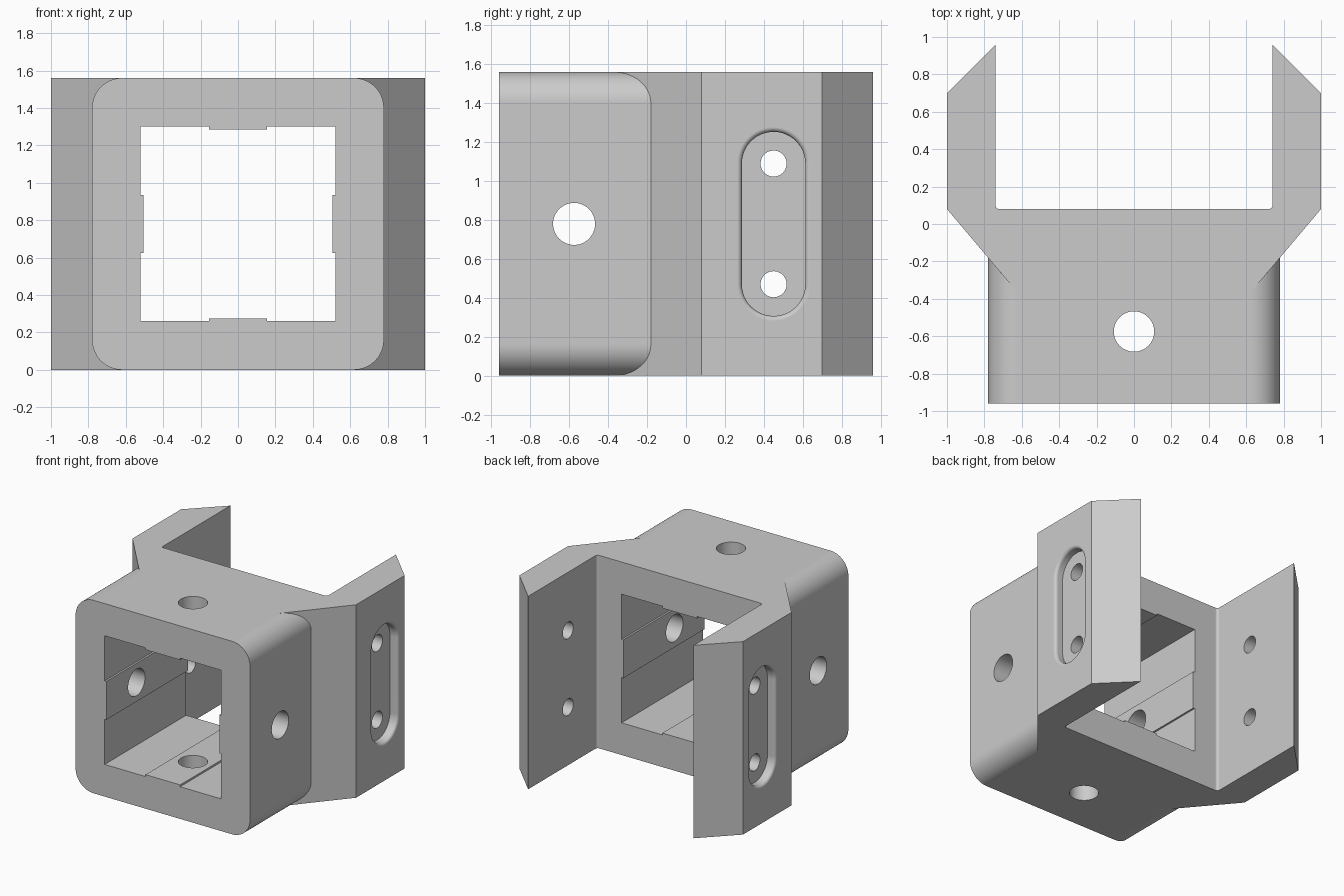
import bpy, bmesh, math
from mathutils import Matrix, Vector

if "Cube" in bpy.data.objects:
    bpy.data.objects.remove(bpy.data.objects["Cube"], do_unlink=True)

H = 1.56            # overall height
MID = H / 2
HOLE_Y = -0.575     # centre of the cross holes in the socket
ARM_Y = 0.45        # centre of the slots in the arms

grey = bpy.data.materials.new("light grey")
grey.use_nodes = True
grey.diffuse_color = (0.6, 0.6, 0.6, 1)
grey.node_tree.nodes["Principled BSDF"].inputs["Base Color"].default_value = grey.diffuse_color


def arc(cx, cy, r, start, end, n):
    """Points along an arc, angles in degrees."""
    return [(cx + r * math.cos(math.radians(start + (end - start) * i / n)),
             cy + r * math.sin(math.radians(start + (end - start) * i / n)))
            for i in range(n + 1)]


def loft(name, rings):
    """Closed solid through rings of 3D points, capped at both ends."""
    bm = bmesh.new()
    loops = [[bm.verts.new(p) for p in ring] for ring in rings]
    for a, b in zip(loops, loops[1:]):
        for i in range(len(a)):
            j = (i + 1) % len(a)
            bm.faces.new((a[i], a[j], b[j], b[i]))
    bm.faces.new(loops[0])
    bm.faces.new(loops[-1])
    bmesh.ops.recalc_face_normals(bm, faces=bm.faces)
    mesh = bpy.data.meshes.new(name)
    bm.to_mesh(mesh)
    bm.free()
    mesh.materials.append(grey)
    ob = bpy.data.objects.new(name, mesh)
    bpy.context.collection.objects.link(ob)
    return ob


def along_y(name, outline, y0, y1):
    return loft(name, [[(x, y, z) for x, z in outline] for y in (y0, y1)])


def drill(name, r, centre, axis, length):
    """Round cutter centred on a point."""
    turn = Vector((0, 0, 1)).rotation_difference(Vector(axis)).to_matrix().to_4x4()
    place = Matrix.Translation(centre) @ turn
    circle = arc(0, 0, r, 0, 360, 48)[:-1]
    return loft(name, [[place @ Vector((x, y, z)) for x, y in circle]
                       for z in (-length / 2, length / 2)])


def combine(target, tool, operation):
    mod = target.modifiers.new(operation, "BOOLEAN")
    mod.operation, mod.object, mod.solver = operation, tool, "EXACT"
    bpy.context.view_layer.objects.active = target
    bpy.ops.object.modifier_apply(modifier=mod.name)
    bpy.data.objects.remove(tool, do_unlink=True)


# Socket block with rounded long edges
corner = 0.16
c = MID - corner
outline = []
for sx, sz, a in ((1, 1, 0), (-1, 1, 90), (-1, -1, 180), (1, -1, 270)):
    outline += arc(sx * c, MID + sz * c, corner, a, a + 90, 14)
bracket = along_y("bracket", outline, -0.96, 0.0)

# Flared yoke with two arms, drawn in plan and mirrored
half = [(0.62, -0.37), (1, 0.08), (1, 0.7), (0.74, 0.96)]
half += arc(0.72, 0.1, 0.02, 0, -90, 6)
plan = half + [(-x, y) for x, y in reversed(half)]
yoke = loft("yoke", [[(x, y, z) for x, y in plan] for z in (0, H)])
combine(bracket, yoke, "UNION")

# Square bore, with a shallow raised rib left on each wall
wall, rib, rib_half = 0.52, 0.505, 0.155
side = [(wall, -wall), (wall, -rib_half), (rib, -rib_half), (rib, rib_half), (wall, rib_half)]
bore = []
for k in range(4):
    turn = Matrix.Rotation(k * math.pi / 2, 2)
    bore += [tuple(turn @ Vector(p) + Vector((0, MID))) for p in side]
combine(bracket, along_y("bore", bore, -1.1, 0.3), "DIFFERENCE")

# Cross holes through the socket
for axis in ((0, 0, 1), (1, 0, 0)):
    combine(bracket, drill("cross_hole", 0.108, (0, HOLE_Y, MID), axis, 2), "DIFFERENCE")


def stadium(x, r):
    """Upright slot outline in the side plane."""
    pts = arc(ARM_Y, MID + 0.31, r, 0, 180, 24) + arc(ARM_Y, MID - 0.31, r, 180, 360, 24)
    return [(x, y, z) for y, z in pts]


# Slot pockets with softened rims, and two bolt holes in each arm
slot_r, rim, depth = 0.163, 0.025, 0.07
for s in (-1, 1):
    rings = [stadium(s * (1 - depth), slot_r)]
    for i in range(7):
        a = math.radians(90 * i / 6)
        rings.append(stadium(s * (1 - rim + rim * math.sin(a)),
                             slot_r + rim * (1 - math.cos(a))))
    rings.append(stadium(s * 1.05, slot_r + rim))
    combine(bracket, loft("slot", rings), "DIFFERENCE")
    for dz in (-0.31, 0.31):
        combine(bracket, drill("bolt_hole", 0.067, (s * 0.85, ARM_Y, MID + dz), (1, 0, 0), 0.5),
                "DIFFERENCE")

# Smooth curved surfaces, keeping flat faces and hard edges crisp
bpy.ops.object.select_all(action="DESELECT")
bracket.select_set(True)
bpy.context.view_layer.objects.active = bracket
bpy.ops.object.shade_smooth_by_angle(angle=math.radians(30))
weighted = bracket.modifiers.new("even_normals", "WEIGHTED_NORMAL")
weighted.keep_sharp = True
